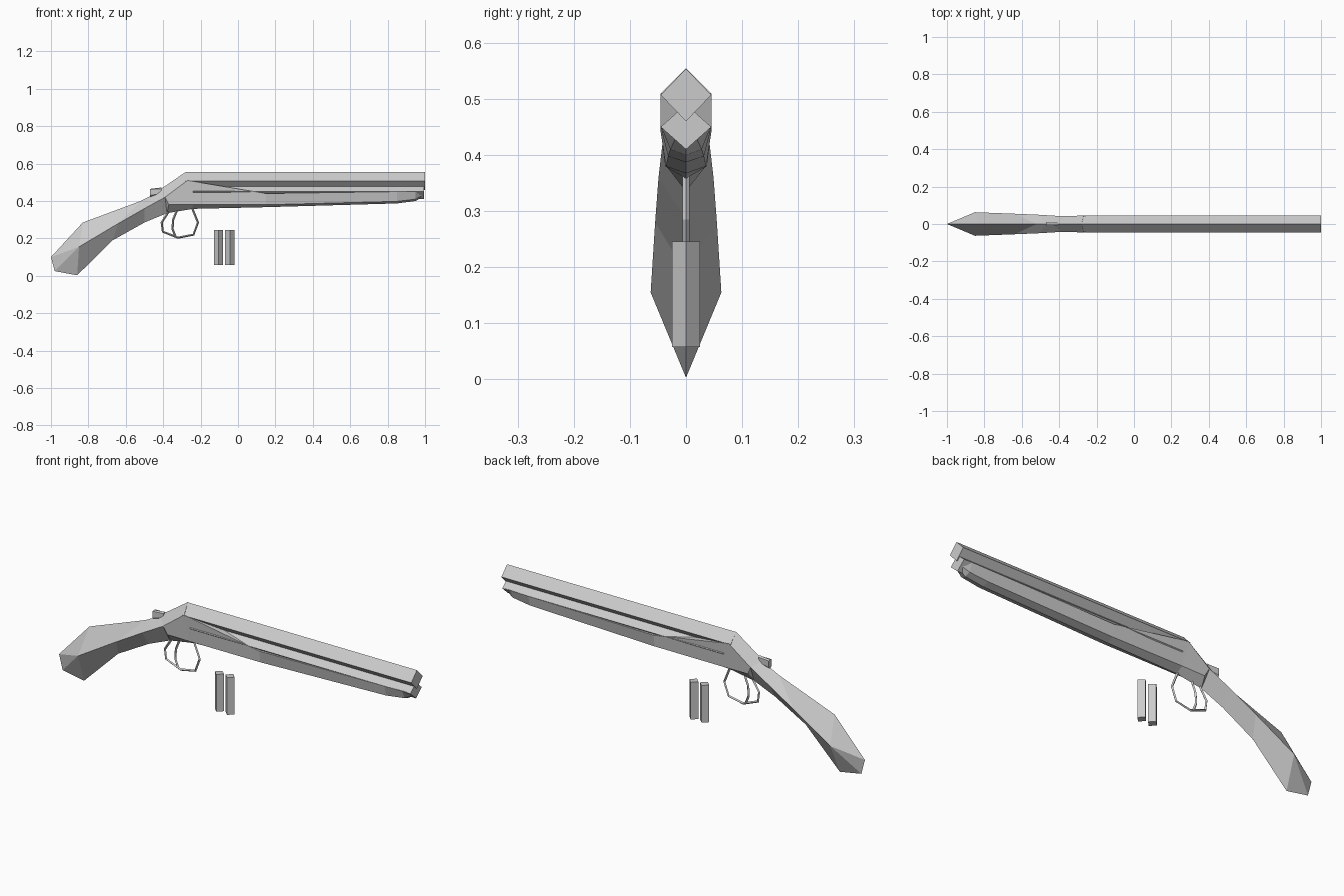
import bpy, bmesh, math

if "Cube" in bpy.data.objects:
    bpy.data.objects.remove(bpy.data.objects["Cube"])


def add_mesh(name, bm):
    bmesh.ops.remove_doubles(bm, verts=bm.verts, dist=0.0005)
    bmesh.ops.dissolve_degenerate(bm, edges=bm.edges, dist=0.0001)
    bmesh.ops.recalc_face_normals(bm, faces=bm.faces)
    me = bpy.data.meshes.new(name)
    bm.to_mesh(me)
    bm.free()
    ob = bpy.data.objects.new(name, me)
    bpy.context.collection.objects.link(ob)
    return ob


def loft(name, half_rings):
    """Loft half sections (x, y, z), listed top to bottom, on both sides of y = 0."""
    bm = bmesh.new()
    for s in (1, -1):
        rings = [[bm.verts.new((x, s * y, z)) for x, y, z in r] for r in half_rings]
        for a, b in zip(rings, rings[1:]):
            for i in range(len(a) - 1):
                bm.faces.new((a[i], a[i + 1], b[i + 1], b[i]))
        bm.faces.new(rings[0])
        bm.faces.new(rings[-1])
    return add_mesh(name, bm)


def diamond_bar(name, x0, x1, z, r, rz):
    return loft(name, [[(x, 0, z + rz), (x, r, z), (x, 0, z - rz)] for x in (x0, x1)])


def wire(name, pts, radius):
    cu = bpy.data.curves.new(name, 'CURVE')
    cu.dimensions = '3D'
    cu.bevel_depth = radius
    cu.bevel_resolution = 0
    cu.use_fill_caps = True
    sp = cu.splines.new('POLY')
    sp.points.add(len(pts) - 1)
    for p, (x, z) in zip(sp.points, pts):
        p.co = (x, 0, z, 1)
    sp.use_smooth = False
    tmp = bpy.data.objects.new(name + "_path", cu)
    bpy.context.collection.objects.link(tmp)
    me = bpy.data.meshes.new_from_object(tmp.evaluated_get(bpy.context.evaluated_depsgraph_get()))
    bpy.data.objects.remove(tmp)
    ob = bpy.data.objects.new(name, me)
    bpy.context.collection.objects.link(ob)


# Over-and-under barrels with square sections
diamond_bar("upper_barrel", -0.28, 1.0, 0.507, 0.045, 0.047)
diamond_bar("lower_barrel", -0.24, 0.995, 0.45, 0.045, 0.04)

# Stock with the pointed butt, ridged above and below
loft("stock", [
    [(-1.0, 0, 0.10), (-0.85, 0.063, 0.155), (-0.98, 0, 0.025)],
    [(-0.83, 0, 0.285), (-0.85, 0.063, 0.155), (-0.86, 0, 0.003)],
    [(-0.52, 0, 0.40), (-0.64, 0.055, 0.28), (-0.67, 0, 0.19)],
    [(-0.47, 0, 0.425), (-0.50, 0.049, 0.36), (-0.50, 0, 0.285)],
    [(-0.43, 0, 0.452), (-0.39, 0.042, 0.42), (-0.38, 0, 0.335)],
])

# Receiver sloping up to the barrels
loft("receiver", [
    [(-0.43, 0, 0.452), (-0.39, 0.042, 0.42), (-0.37, 0.035, 0.38), (-0.38, 0, 0.335)],
    [(-0.28, 0, 0.555), (-0.27, 0.045, 0.51), (-0.24, 0.037, 0.38), (-0.24, 0, 0.358)],
])

# Fore-end under the barrels, tapering from the receiver to the muzzle
loft("fore_end", [
    [(-0.27, 0, 0.51), (-0.27, 0.045, 0.51), (-0.24, 0.037, 0.38), (-0.24, 0, 0.358)],
    [(0.15, 0, 0.44), (0.15, 0.045, 0.44), (0.15, 0.036, 0.38), (0.15, 0, 0.367)],
    [(0.85, 0, 0.45), (0.85, 0.045, 0.45), (0.85, 0.032, 0.398), (0.85, 0, 0.387)],
    [(0.95, 0, 0.452), (0.95, 0.045, 0.452), (0.95, 0.028, 0.41), (0.95, 0, 0.40)],
    [(0.985, 0, 0.452), (0.985, 0.043, 0.452), (0.98, 0.02, 0.427), (0.98, 0, 0.418)],
])

# Trigger guard and trigger
wire("trigger_guard", [(-0.37, 0.345), (-0.408, 0.285), (-0.402, 0.236), (-0.32, 0.204),
                       (-0.238, 0.22), (-0.214, 0.285), (-0.245, 0.362)], 0.006)
wire("trigger", [(-0.325, 0.355), (-0.347, 0.30), (-0.35, 0.25), (-0.335, 0.212)], 0.006)

# Opening lever on top of the grip
loft("top_lever", [
    [(-0.47, 0, 0.465), (-0.47, 0.012, 0.463), (-0.47, 0.012, 0.43), (-0.47, 0, 0.42)],
    [(-0.41, 0, 0.472), (-0.41, 0.008, 0.465), (-0.41, 0.008, 0.44), (-0.41, 0, 0.43)],
])

# Two loose shells standing beside each other
for i, cx in enumerate((-0.104, -0.044)):
    bm = bmesh.new()
    bmesh.ops.create_cone(bm, cap_ends=True, segments=4, radius1=0.025, radius2=0.025, depth=0.188)
    ob = add_mesh(f"shell_{i + 1}", bm)
    ob.location = (cx, 0, 0.152)
    # create_cone puts corners on the axes, giving a diamond section
